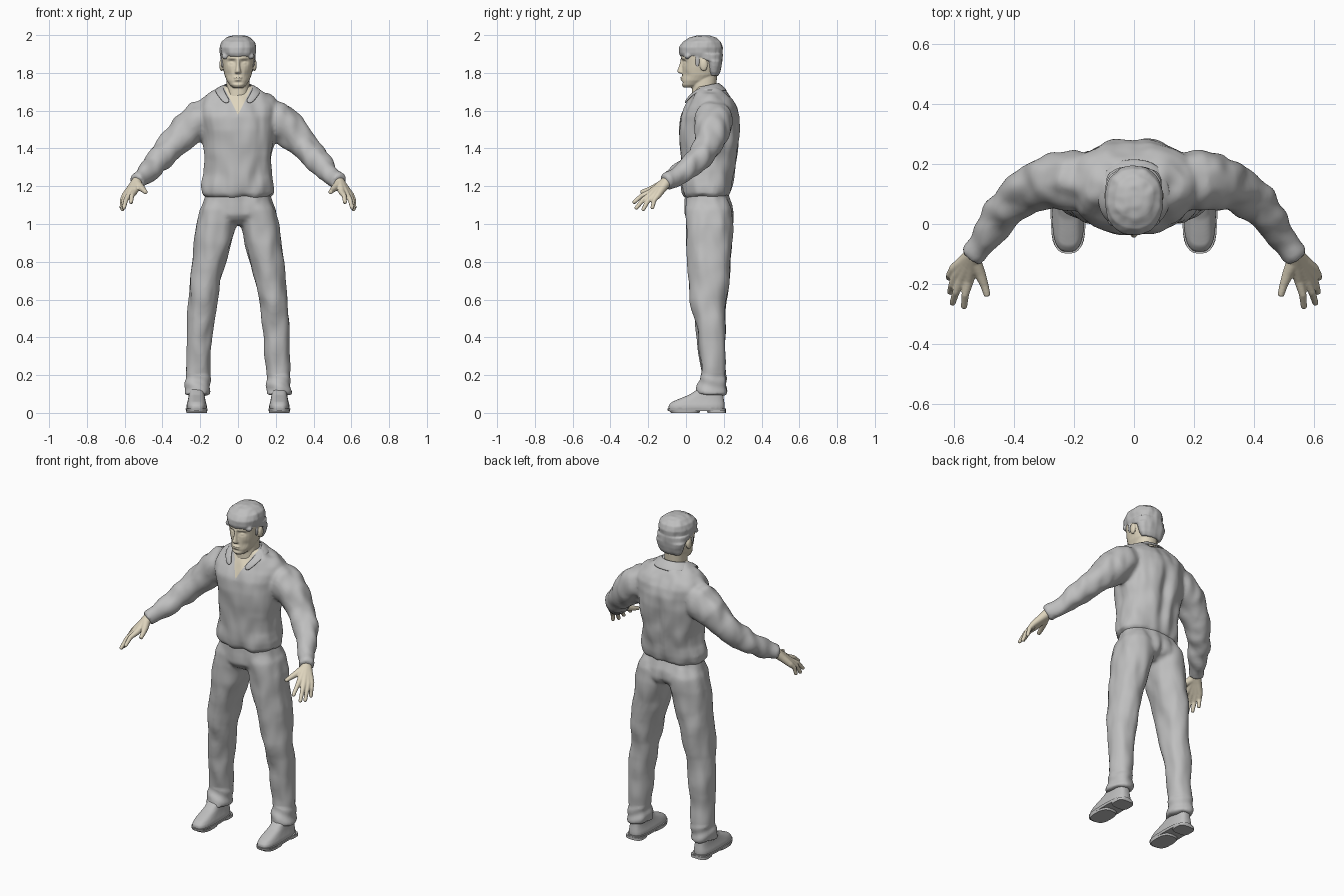
import bpy, bmesh, math
from mathutils import Vector, noise

cube = bpy.data.objects.get("Cube")
if cube:
    bpy.data.objects.remove(cube, do_unlink=True)


def material(name, rgb):
    m = bpy.data.materials.new(name)
    m.use_nodes = True
    m.diffuse_color = (*rgb, 1)
    m.node_tree.nodes["Principled BSDF"].inputs["Base Color"].default_value = (*rgb, 1)
    return m


GREY = material("plain grey", (0.52, 0.52, 0.52))
SKIN = material("pale skin", (0.73, 0.66, 0.51))


def skin_rings(bm, rings):
    """Bridge a list of point rings and cap both ends."""
    loops = [[bm.verts.new(p) for p in ring] for ring in rings]
    n = len(loops[0])
    for a, b in zip(loops, loops[1:]):
        for i in range(n):
            j = (i + 1) % n
            bm.faces.new((a[i], a[j], b[j], b[i]))
    bm.faces.new(loops[0][::-1])
    bm.faces.new(loops[-1])


def oval(centre, u, v, n=28, power=0.9):
    pts = []
    for i in range(n):
        a = math.tau * i / n
        c, s = math.cos(a), math.sin(a)
        pts.append(centre + u * math.copysign(abs(c) ** power, c)
                   + v * math.copysign(abs(s) ** power, s))
    return pts


def stack(bm, rows, cx=0, power=0.9):
    """Horizontal ovals: height, half width, front y, back y, optional centre x."""
    rings = []
    for z, rx, front, back, *x in rows:
        centre = Vector((x[0] if x else cx, (front + back) / 2, z))
        rings.append(oval(centre, Vector((rx, 0, 0)), Vector((0, (back - front) / 2, 0)), power=power))
    skin_rings(bm, rings)


def tube(bm, path, side=1, n=20):
    """Round tube through points x, y, z, radius."""
    pts = [Vector((side * x, y, z)) for x, y, z, r in path]
    rings = []
    for i, p in enumerate(pts):
        t = (pts[min(i + 1, len(pts) - 1)] - pts[max(i - 1, 0)]).normalized()
        u = t.cross(Vector((0.1, 0.2, 1))).normalized()
        rings.append(oval(p, u * path[i][3], u.cross(t) * path[i][3], n, 1))
    skin_rings(bm, rings)


def ball(bm, centre, size):
    made = bmesh.ops.create_uvsphere(bm, u_segments=20, v_segments=12, radius=1)
    bmesh.ops.scale(bm, vec=size, verts=made["verts"])
    bmesh.ops.translate(bm, vec=centre, verts=made["verts"])


def finish(name, bm, mat, voxel=0, smooth=4, sculpt=None, mirror=False):
    """Make the object, optionally fusing its pieces into one smooth skin."""
    bmesh.ops.recalc_face_normals(bm, faces=bm.faces)
    me = bpy.data.meshes.new(name)
    bm.to_mesh(me)
    bm.free()
    ob = bpy.data.objects.new(name, me)
    bpy.context.scene.collection.objects.link(ob)
    if voxel:
        rem = ob.modifiers.new("fuse", "REMESH")
        rem.mode = "VOXEL"
        rem.voxel_size = voxel
        soft = ob.modifiers.new("soften", "SMOOTH")
        soft.iterations = smooth
        bpy.context.view_layer.update()
        dg = bpy.context.evaluated_depsgraph_get()
        me = bpy.data.meshes.new_from_object(ob.evaluated_get(dg))
        ob.modifiers.clear()
        ob.data = me
    if sculpt:
        moved = [v.co + sculpt(v.co, v.normal) for v in me.vertices]
        for v, co in zip(me.vertices, moved):
            v.co = co
    me.materials.clear()
    me.materials.append(mat)
    for p in me.polygons:
        p.use_smooth = True
        p.material_index = 0
    if not voxel:
        me.set_sharp_from_angle(angle=math.radians(40))
    if mirror:
        ob.modifiers.new("mirror", "MIRROR")
    return ob


def bell(d, width):
    return math.exp(-(d / width) ** 2)


def folds(co, normal, depth):
    return normal * depth * noise.noise(Vector((co.x * 16, co.y * 16, co.z * 8)))


# Shirt: torso and both sleeves in one skin
bm = bmesh.new()
stack(bm, [(1.14, .172, .0, .215), (1.16, .194, -.018, .235), (1.2, .196, -.023, .247),
           (1.26, .178, -.025, .254), (1.34, .176, -.032, .27), (1.42, .187, -.037, .28),
           (1.5, .198, -.038, .288), (1.57, .21, -.03, .288), (1.62, .213, -.006, .274),
           (1.655, .2, .016, .252), (1.69, .165, .04, .222), (1.71, .122, .05, .2),
           (1.73, .085, .055, .175)])
sleeve = [(.12, .135, 1.57, .09), (.205, .148, 1.55, .102), (.275, .142, 1.495, .093),
          (.343, .12, 1.422, .077), (.405, .075, 1.355, .068), (.455, .012, 1.298, .06),
          (.503, -.058, 1.249, .05), (.535, -.106, 1.222, .041)]
for s in (1, -1):
    tube(bm, sleeve, s, 24)


def shirt_shape(co, n):
    move = folds(co, n, .012)
    if co.y > .17 and abs(co.x) < .2:
        move.y -= .022 * bell(co.x, .03) * bell(co.z - 1.43, .2)
    return move


shirt = finish("shirt", bm, GREY, .01, 6, shirt_shape)

# Open neck: cut a V into the front and colour it as skin
bm = bmesh.new()
bm.from_mesh(shirt.data)
for s in (1, -1):
    near = [f for f in bm.faces if f.calc_center_median().y < .1 and f.calc_center_median().z > 1.54]
    geom = near + list({e for f in near for e in f.edges}) + list({v for f in near for v in f.verts})
    bmesh.ops.bisect_plane(bm, geom=geom, plane_co=(0, 0, 1.577), plane_no=(s, 0, -.5))
for f in bm.faces:
    c = f.calc_center_median()
    if c.y < .1 and abs(c.x) < .5 * (c.z - 1.577):
        f.material_index = 1
bm.to_mesh(shirt.data)
bm.free()
shirt.data.materials.append(SKIN)

# Collar: a folded strip around the neck ending in two points
inner = [(0, .172, 1.748), (.05, .158, 1.746), (.08, .11, 1.736), (.074, .05, 1.71),
         (.053, .012, 1.672), (.038, -.005, 1.648)]
outer = [(0, .222, 1.705), (.085, .207, 1.7), (.125, .12, 1.714), (.12, .05, 1.695),
         (.096, .014, 1.662), (.068, -.008, 1.632)]
bm = bmesh.new()
top, low = ([bm.verts.new(p) for p in row] for row in (inner, outer))
for i in range(len(top) - 1):
    bm.faces.new((top[i], low[i], low[i + 1], top[i + 1]))
collar = finish("collar", bm, GREY, mirror=True)
collar.modifiers["mirror"].use_clip = True
thick = collar.modifiers.new("thickness", "SOLIDIFY")
thick.thickness = .012
thick.offset = 0
collar.modifiers.new("round", "SUBSURF").levels = 2
collar.modifiers["round"].render_levels = 2

# Trousers: hips and both legs in one skin
bm = bmesh.new()
stack(bm, [(1.17, .17, .0, .22), (1.1, .188, -.006, .245), (1.05, .2, -.004, .25),
           (1.02, .17, .015, .235), (.995, .11, .05, .19)])
leg = [(1.13, .07, .02, .22, .1), (1.08, .092, .0, .247, .106), (1, .106, .0, .25, .115),
       (.9, .1, .002, .244, .132), (.8, .09, .01, .238, .156), (.7, .082, .018, .226, .172),
       (.6, .076, .022, .214, .184), (.5, .073, .045, .214, .196), (.4, .068, .06, .209, .205),
       (.3, .066, .07, .207, .209), (.2, .064, .08, .207, .213), (.13, .068, .06, .213, .217),
       (.095, .068, .044, .213, .218)]
for s in (1, -1):
    stack(bm, [(*row[:4], s * row[4]) for row in leg])


def trouser_shape(co, n):
    move = folds(co, n, .01)
    if co.y > .15:
        move.y -= .012 * bell(co.x, .018) * bell(co.z - 1.04, .06)
    if co.z < .2:
        move += n * .003 * math.sin(co.z * 90 + co.x * 30 + co.y * 20)
    return move


finish("trousers", bm, GREY, .01, 7, trouser_shape)

# Shoes: upper, sole and heel
bm = bmesh.new()
stack(bm, [(.018, .054, -.094, .205), (.04, .054, -.092, .205), (.058, .049, -.075, .203),
           (.075, .045, -.035, .2), (.095, .042, .015, .198), (.14, .038, .085, .19)], .219, .68)
finish("shoe_uppers", bm, GREY, .006, 3, mirror=True)
bm = bmesh.new()
stack(bm, [(.01, .056, -.096, .21), (.024, .059, -.099, .211)], .219, .68)
stack(bm, [(.0, .054, -.08, .07), (.016, .056, -.093, .08)], .219, .7)
stack(bm, [(.0, .053, .115, .211), (.016, .053, .11, .211)], .219, .6)
finish("shoe_soles", bm, GREY, mirror=True)

# Hands: palm strands, fingers and thumb fused together
wrist = (.532, -.1, 1.226)
knuckles = [(.55, -.188, 1.168), (.574, -.184, 1.157), (.591, -.17, 1.149), (.6, -.15, 1.15)]
tips = [(.566, -.274, 1.116), (.604, -.262, 1.086), (.612, -.226, 1.078), (.617, -.178, 1.088)]
bm = bmesh.new()
for k, t in zip(knuckles, tips):
    a, b, c = Vector(wrist), Vector(k), Vector(t)
    bend = b.lerp(c, .5) + Vector((.004, -.004, .008))
    tube(bm, [(*a, .03), (*a.lerp(b, .45), .023), (*b, .017), (*bend, .0125), (*c, .0105)])
    ball(bm, c, (.0105, .0105, .0105))
tube(bm, [(.535, -.12, 1.213, .025), (.513, -.165, 1.192, .019), (.498, -.205, 1.178, .014),
          (.488, -.24, 1.168, .011)])
finish("hands", bm, SKIN, .004, 3, mirror=True)

# Head with nose, lips, ears and neck
bm = bmesh.new()
stack(bm, [(1.722, .026, -.012, .05), (1.735, .043, -.022, .085), (1.76, .06, -.022, .13),
           (1.79, .072, -.02, .165), (1.83, .081, -.019, .175), (1.87, .086, -.022, .178),
           (1.89, .087, -.026, .18), (1.93, .084, -.01, .18), (1.97, .06, .03, .15)])
stack(bm, [(1.6, .07, .03, .17), (1.66, .063, .03, .165), (1.72, .06, .032, .16), (1.79, .06, .035, .165)])
stack(bm, [(1.796, .014, -.03, .01), (1.802, .018, -.043, .01), (1.81, .015, -.047, .01),
           (1.84, .01, -.036, .01), (1.875, .012, -.028, .01)])
ball(bm, (0, -.018, 1.775), (.024, .012, .006))
ball(bm, (0, -.016, 1.763), (.02, .013, .006))
for s in (1, -1):
    ball(bm, (s * .088, .094, 1.842), (.011, .021, .033))


def face_shape(co, n):
    move = Vector()
    if co.y < .05:
        x = abs(co.x)
        move.y += .014 * bell(x - .034, .018) * bell(co.z - 1.857, .013)
        move.y -= .008 * bell(x - .034, .011) * bell(co.z - 1.853, .007)
        move.y -= .005 * bell(x - .03, .024) * bell(co.z - 1.876, .007)
        move.y += .006 * bell(x - .05, .016) * bell(co.z - 1.79, .02)
        move.y += .005 * bell(x, .024) * bell(co.z - 1.749, .007)
    return move


finish("head", bm, SKIN, .004, 3, face_shape)

# Hair: crown with fringe, plus the back and sides
bm = bmesh.new()
stack(bm, [(1.886, .088, -.029, .185), (1.905, .095, -.037, .192), (1.935, .098, -.037, .196),
           (1.965, .089, -.016, .185), (1.987, .064, .022, .158), (1.998, .03, .055, .125)])
stack(bm, [(1.785, .062, .12, .17), (1.805, .076, .112, .18), (1.835, .086, .11, .188),
           (1.862, .092, .1, .192), (1.87, .092, .045, .193), (1.9, .096, .03, .194)])
for s in (1, -1):
    ball(bm, (s * .083, .06, 1.86), (.008, .013, .032))
    ball(bm, (s * .068, .008, 1.888), (.02, .016, .016))
finish("hair", bm, GREY, .005, 4, lambda co, n: folds(co * 2, n, .004))
